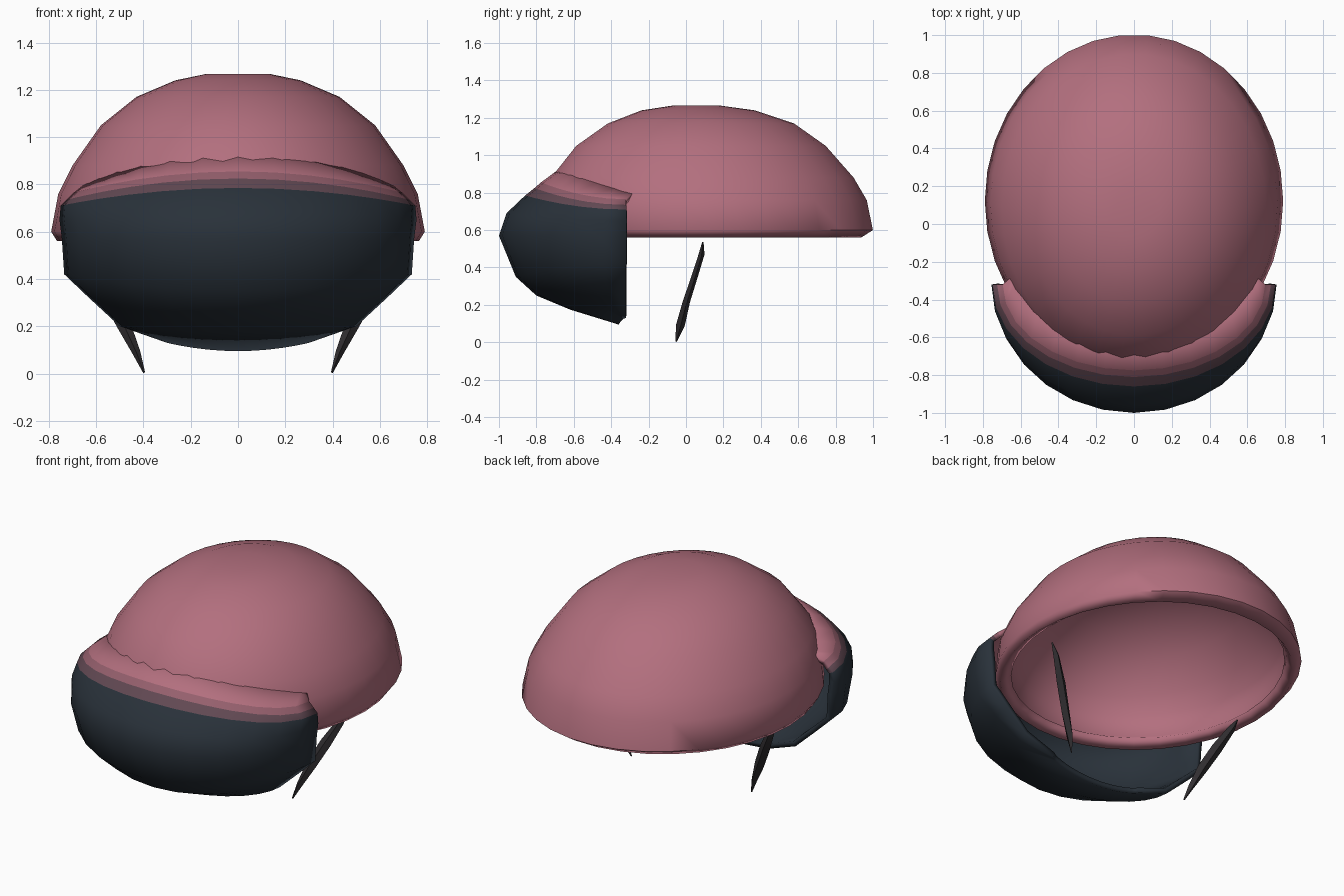
import bpy, bmesh
from math import sin, cos, pi, radians, sqrt
from mathutils import Vector

if "Cube" in bpy.data.objects:
    bpy.data.objects.remove(bpy.data.objects["Cube"])


def material(name, rgb):
    m = bpy.data.materials.new(name)
    m.diffuse_color = (*rgb, 1)
    m.use_nodes = True
    m.node_tree.nodes["Principled BSDF"].inputs["Base Color"].default_value = m.diffuse_color
    return m


PINK = material("pink", (0.45, 0.16, 0.21))
BLEND_A = material("pink_blend_light", (0.30, 0.115, 0.152))
BLEND_B = material("pink_blend_dark", (0.12, 0.065, 0.085))
DARK = material("dark_slate", (0.022, 0.031, 0.042))
BLACK = material("strap_dark", (0.03, 0.027, 0.03))


def loft(name, rows, mats, closed, cap_start=False, cap_end=False, centre=None,
         wall=0.0, angle=60):
    """Skin rows of points into a mesh, optionally given an inward wall."""
    bm = bmesh.new()
    vs = [[bm.verts.new(p) for p in r] for r in rows]
    n = len(rows[0])
    for k in range(len(vs) - 1):
        for i in range(n if closed else n - 1):
            j = (i + 1) % n
            f = bm.faces.new((vs[k][i], vs[k][j], vs[k + 1][j], vs[k + 1][i]))
            f.material_index = min(k, len(mats) - 1)
    if cap_start:
        bm.faces.new(vs[0])
    if cap_end:
        bm.faces.new(vs[-1])
    bmesh.ops.recalc_face_normals(bm, faces=bm.faces)
    bm.normal_update()
    c = Vector(centre)
    if sum(f.normal.dot(f.calc_center_median() - c) * f.calc_area() for f in bm.faces) < 0:
        bmesh.ops.reverse_faces(bm, faces=bm.faces)
    me = bpy.data.meshes.new(name)
    bm.to_mesh(me)
    bm.free()
    for m in mats:
        me.materials.append(m)
    ob = bpy.data.objects.new(name, me)
    bpy.context.collection.objects.link(ob)
    if wall:
        s = ob.modifiers.new("wall", "SOLIDIFY")
        s.thickness = wall
        s.offset = -1
    bpy.ops.object.select_all(action="DESELECT")
    bpy.context.view_layer.objects.active = ob
    ob.select_set(True)
    bpy.ops.object.shade_smooth_by_angle(angle=radians(angle))
    return ob


# Shell: elliptical rings (height, half width, front y, back y)
rings = [(0.56, 0.765, -0.72, 0.94), (0.60, 0.79, -0.76, 1.003), (0.76, 0.76, -0.76, 0.97),
         (0.88, 0.70, -0.725, 0.90), (1.05, 0.58, -0.59, 0.75), (1.17, 0.43, -0.42, 0.58),
         (1.24, 0.265, -0.24, 0.37), (1.266, 0.14, -0.07, 0.18)]
N = 34
shell = []
for z, w, yf, yb in rings:
    shell.append([(w * sin(a), (yf + yb) / 2 + (yb - yf) / 2 * cos(a), z)
                  for a in (2 * pi * (i + 0.5) / N for i in range(N))])
loft("helmet_shell", shell, [PINK], True, cap_end=True, centre=(0, 0.12, 0.6), wall=0.07)


def shell_front(x, z):
    """Front y of the shell at a given x and height."""
    for a, b in zip(rings, rings[1:]):
        if a[0] <= z <= b[0]:
            t = (z - a[0]) / (b[0] - a[0])
            w, yf, yb = (a[k] + (b[k] - a[k]) * t for k in (1, 2, 3))
            return (yf + yb) / 2 - (yb - yf) / 2 * sqrt(max(0, 1 - (x / w) ** 2))


# Face guard: bowl rows (centre y, centre z, end half width, end z)
guard = [(-0.775, 0.855, 0.695, 0.765), (-0.81, 0.825, 0.725, 0.735), (-0.86, 0.785, 0.75, 0.71),
         (-0.96, 0.69, 0.755, 0.65), (-1.0, 0.57, 0.745, 0.57), (-0.91, 0.35, 0.735, 0.42),
         (-0.80, 0.25, 0.63, 0.32), (-0.62, 0.175, 0.50, 0.20), (-0.36, 0.095, 0.30, 0.13)]
M = 14
END = -0.32
angles = [-pi / 2 + pi * i / M for i in range(M + 1)]
# Top row sinks into the shell wall so the two read as one surface
top = []
for t in angles:
    x, z = 0.65 * sin(t), 0.955 - 0.155 * sin(t) ** 2
    top.append((x, shell_front(x, z) + 0.025, z))
bowl = [top]
for yc, zc, xe, ze in guard:
    bowl.append([(xe * sin(t), END + (yc - END) * cos(t), zc + (ze - zc) * sin(t) ** 2)
                 for t in angles])
loft("face_guard", bowl, [PINK, BLEND_A, BLEND_B, DARK], False, centre=(0, -0.32, 0.5),
     wall=0.03, angle=70)

# Chin straps: thin leaf shapes (centre x, y, z, half width, half depth)
leaf = [(0.397, -0.052, 0.004, 0.004, 0.004), (0.43, -0.03, 0.09, 0.016, 0.024),
        (0.485, 0.0, 0.21, 0.028, 0.02), (0.55, 0.042, 0.34, 0.03, 0.018),
        (0.62, 0.083, 0.47, 0.02, 0.016), (0.655, 0.09, 0.535, 0.004, 0.004)]
for side, s in (("left", -1), ("right", 1)):
    rows = [[(s * (x - w), y, z + w * 0.4), (s * x, y - d, z),
             (s * (x + w), y, z - w * 0.4), (s * x, y + d, z)] for x, y, z, w, d in leaf]
    loft("chin_strap_" + side, rows, [BLACK], True, True, True,
         centre=(s * 0.54, 0.02, 0.27), angle=30)
